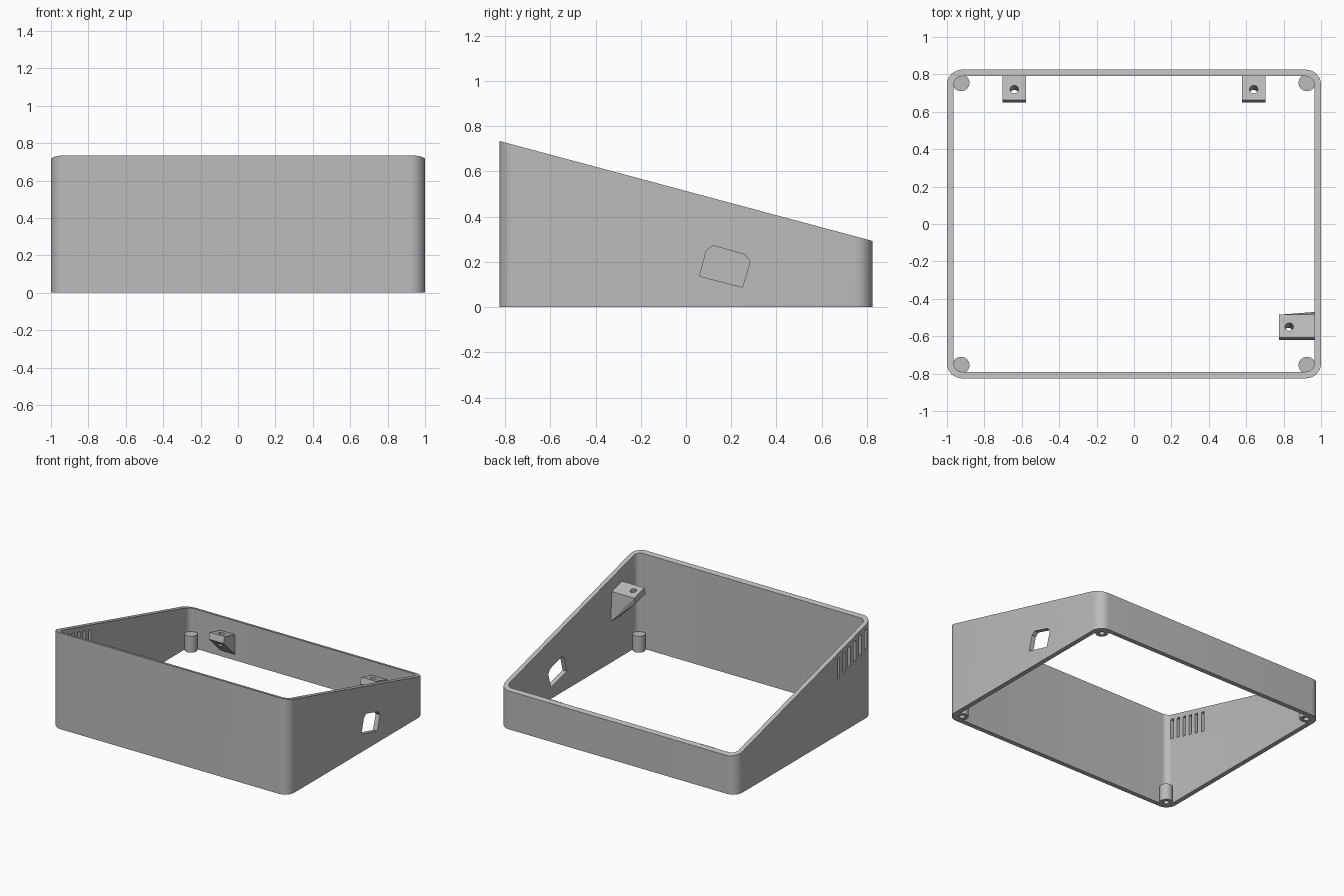
import bpy, bmesh, math
from mathutils import Vector, Matrix

if "Cube" in bpy.data.objects:
    bpy.data.objects.remove(bpy.data.objects["Cube"], do_unlink=True)

SLOPE = math.radians(15)
HX, HY, WALL, RADIUS = 1.0, 0.825, 0.035, 0.08
UP = Vector((0, math.sin(SLOPE), math.cos(SLOPE)))   # normal of the sloped rim

grey = bpy.data.materials.new("plain grey")
grey.use_nodes = True
grey.diffuse_color = (0.5, 0.5, 0.5, 1)
grey.node_tree.nodes["Principled BSDF"].inputs["Base Color"].default_value = (0.5, 0.5, 0.5, 1)


def rim_z(y):
    return 0.5135 - math.tan(SLOPE) * y


def make(name, bm):
    bmesh.ops.recalc_face_normals(bm, faces=bm.faces)
    mesh = bpy.data.meshes.new(name)
    bm.to_mesh(mesh)
    bm.free()
    mesh.materials.append(grey)
    obj = bpy.data.objects.new(name, mesh)
    bpy.context.collection.objects.link(obj)
    return obj


def activate(obj):
    bpy.ops.object.select_all(action='DESELECT')
    obj.select_set(True)
    bpy.context.view_layer.objects.active = obj


def cut(obj, cutter):
    cutter.hide_render = True
    mod = obj.modifiers.new("cut", 'BOOLEAN')
    mod.operation, mod.solver, mod.object = 'DIFFERENCE', 'EXACT', cutter
    activate(obj)
    bpy.ops.object.modifier_apply(modifier=mod.name)
    bpy.data.objects.remove(cutter, do_unlink=True)


def cylinder(name, centre, radius, depth, axis=Vector((0, 0, 1))):
    bm = bmesh.new()
    turn = Vector((0, 0, 1)).rotation_difference(axis).to_matrix().to_4x4()
    bmesh.ops.create_cone(bm, cap_ends=True, segments=32, radius1=radius, radius2=radius,
                          depth=depth, matrix=Matrix.Translation(centre) @ turn)
    return make(name, bm)


def side_prism(name, outline, x0, x1):
    """Extrude a (y, z) outline along x."""
    bm = bmesh.new()
    face = bm.faces.new([bm.verts.new((x0, y, z)) for y, z in outline])
    out = bmesh.ops.extrude_face_region(bm, geom=[face])["geom"]
    bmesh.ops.translate(bm, vec=(x1 - x0, 0, 0),
                        verts=[v for v in out if isinstance(v, bmesh.types.BMVert)])
    return make(name, bm)


def rounded_rect(hx, hy, r, steps=10):
    points = []
    for i, (sx, sy) in enumerate([(1, 1), (-1, 1), (-1, -1), (1, -1)]):
        for k in range(steps + 1):
            a = math.pi / 2 * (i + k / steps)
            points.append((sx * (hx - r) + r * math.cos(a), sy * (hy - r) + r * math.sin(a)))
    return points


# Open wall frame with a sloped rim
bm = bmesh.new()
rings = []
for inset in (0, WALL):
    pts = rounded_rect(HX - inset, HY - inset, RADIUS - inset)
    rings.append([bm.verts.new((x, y, 0)) for x, y in pts])
    rings.append([bm.verts.new((x, y, rim_z(y))) for x, y in pts])
order = [rings[0], rings[1], rings[3], rings[2]]
count = len(rings[0])
for a, b in zip(order, order[1:] + order[:1]):
    for i in range(count):
        j = (i + 1) % count
        bm.faces.new((a[i], a[j], b[j], b[i]))
frame = make("enclosure_walls", bm)

# Port opening in one side wall
port = [(0.06, 0.137), (0.09, 0.25), (0.12, 0.272), (0.26, 0.232), (0.283, 0.2), (0.25, 0.088)]
cut(frame, side_prism("port_cutter", port, 0.9, 1.1))

# Row of vent slots in the opposite wall, following the rim
for i in range(6):
    y = -0.74 + 0.066 * i
    top, half = rim_z(y) - 0.037, 0.014
    slot = [(y - half, top - 0.155), (y + half, top - 0.155), (y + half, top), (y - half, top)]
    cut(frame, side_prism("vent_cutter", slot, -1.1, -0.9))
activate(frame)
bpy.ops.object.shade_smooth_by_angle(angle=math.radians(30))

# Corner screw posts with blind holes from below
for sx, side in ((1, "left"), (-1, "right")):
    for sy, end in ((1, "back"), (-1, "front")):
        x, y = sx * 0.925, sy * 0.755
        post = cylinder(f"{end}_{side}_screw_post", Vector((x, y, 0.0625)), 0.045, 0.125)
        cut(post, cylinder("post_cutter", Vector((x, y, 0.03)), 0.02, 0.14))
        activate(post)
        bpy.ops.object.shade_smooth_by_angle(angle=math.radians(30))


# Mounting brackets: tilted plate with a gusset running down to the wall
def bracket(name, x0, x1, y0, y1, foot, hole):
    def top_at(x, y):
        return Vector((x, y, rim_z(y) - 0.105))
    bm = bmesh.new()
    for x in (x0, x1):
        for y in (y0, y1):
            p = top_at(x, y)
            bm.verts.new(p)
            bm.verts.new(p - UP * 0.05)
    for p in foot:
        bm.verts.new(p)
    hull = bmesh.ops.convex_hull(bm, input=bm.verts)
    spare = {g for g in hull["geom_interior"] + hull["geom_unused"]
             if isinstance(g, bmesh.types.BMVert)}
    bmesh.ops.delete(bm, geom=list(spare), context='VERTS')
    bmesh.ops.dissolve_limit(bm, angle_limit=0.01, verts=bm.verts, edges=bm.edges)
    obj = make(name, bm)
    cut(obj, cylinder("bracket_cutter", top_at(*hole), 0.022, 0.6, UP))


for sx, side in ((1, "left"), (-1, "right")):
    xs = sorted((sx * 0.577, sx * 0.703))
    bracket(f"back_{side}_bracket", *xs, 0.662, 0.8,
            [(x, 0.795, 0.04) for x in xs], (sx * 0.64, 0.72))
bracket("front_bracket", 0.775, 0.97, -0.607, -0.485,
        [(0.97, y, 0.31) for y in (-0.6, -0.47)], (0.83, -0.55))
